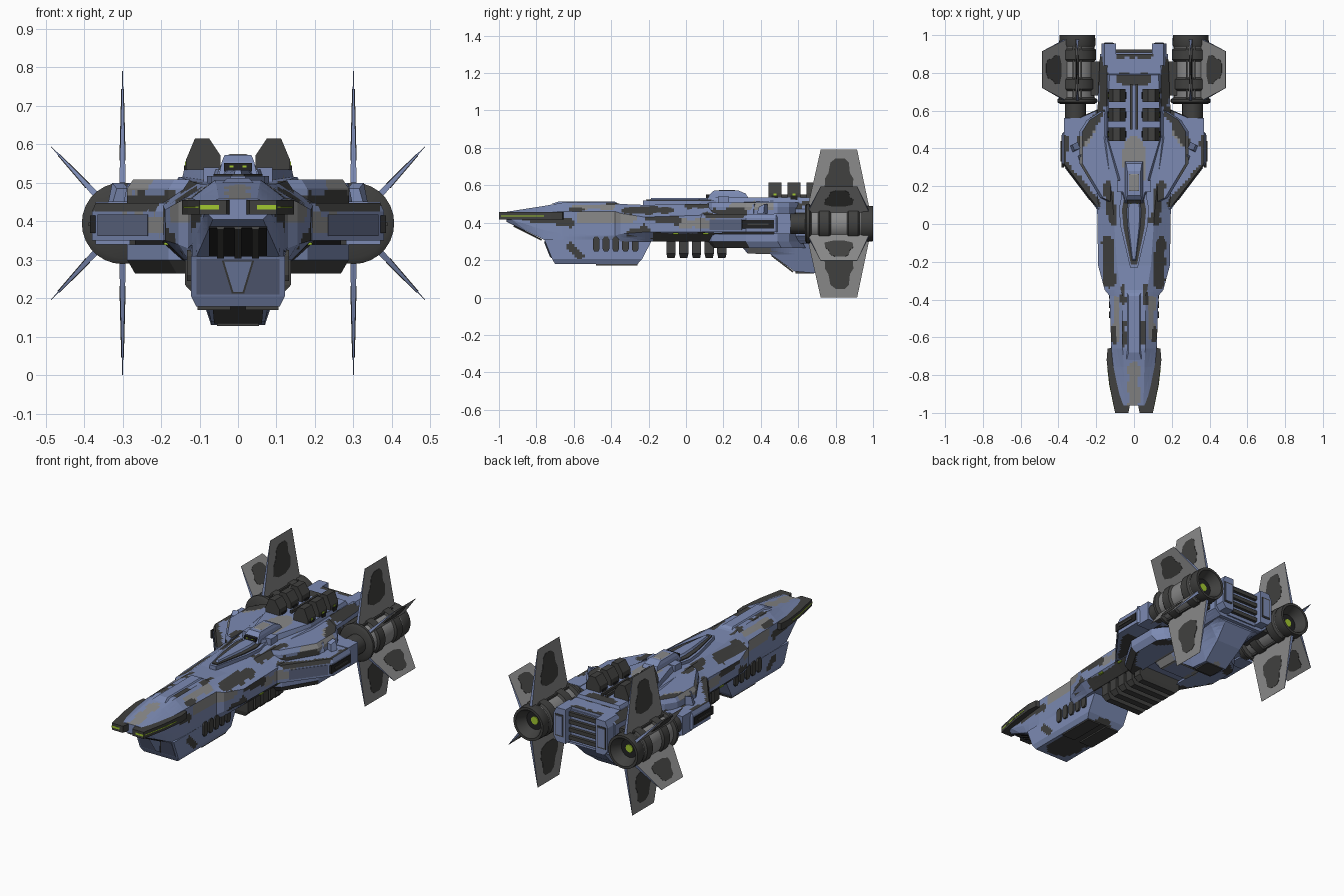
import bpy, bmesh, math
from mathutils import Vector, noise

if "Cube" in bpy.data.objects:
    bpy.data.objects.remove(bpy.data.objects["Cube"])

def material(name, rgb):
    m = bpy.data.materials.new(name)
    m.diffuse_color = (*rgb, 1)
    m.use_nodes = True
    m.node_tree.nodes["Principled BSDF"].inputs["Base Color"].default_value = m.diffuse_color
    return m
BLUE = material("slate blue", (0.2, 0.255, 0.45))
DEEP = material("deep slate", (0.115, 0.14, 0.235))
DARK = material("charcoal", (0.052, 0.052, 0.05))
GRAY = material("mid gray", (0.25, 0.25, 0.25))
BLACK = material("near black", (0.016, 0.016, 0.017))
GREEN = material("glow green", (0.36, 0.58, 0.03))

# ---- helpers: every solid is a list of equal-length rings joined and capped
def build(name, solids, mat, sym=False, smooth=False):
    bm = bmesh.new()
    for s in solids:
        for k in ((1, -1) if sym else (1,)):
            R = [[bm.verts.new((x * k, y, z)) for x, y, z in ring] for ring in s]
            n = len(R[0])
            for a, b in zip(R, R[1:]):
                for i in range(n):
                    j = (i + 1) % n
                    bm.faces.new((a[i], a[j], b[j], b[i]))
            bm.faces.new(R[0]); bm.faces.new(R[-1])
    bmesh.ops.recalc_face_normals(bm, faces=bm.faces)
    me = bpy.data.meshes.new(name)
    bm.to_mesh(me); bm.free()
    me.materials.append(mat)
    ob = bpy.data.objects.new(name, me)
    bpy.context.collection.objects.link(ob)
    if smooth:
        bpy.ops.object.select_all(action='DESELECT')
        ob.select_set(True)
        bpy.context.view_layer.objects.active = ob
        bpy.ops.object.shade_smooth_by_angle(angle=math.radians(35))
    return ob

def rect(x0, x1, y0, y1, z):
    return [(x0, y0, z), (x1, y0, z), (x1, y1, z), (x0, y1, z)]
def box(x0, x1, y0, y1, z0, z1):
    return [rect(x0, x1, y0, y1, z0), rect(x0, x1, y0, y1, z1)]
def plan(pts, z):
    return [(x, y, z) for x, y in pts]
def side(pts, x):
    return [(x, y, z) for y, z in pts]
def lathe(profile, cx, cz, n=28):
    return [[(cx + r * math.cos(2 * math.pi * i / n), y, cz + r * math.sin(2 * math.pi * i / n))
             for i in range(n)] for y, r in profile]

# ---- camouflage: capsules (ax, ay, bx, by, radius) seen from above, the side and below
TOP = {GRAY: [(0, -.94, 0, -.76, .03), (.09, -.6, .095, -.4, .016), (0, .26, 0, .4, .06), (.25, .43, .22, .5, .015)],
       DARK: [(.05, -.63, .055, -.52, .013), (.06, -.42, .06, -.33, .014), (.105, -.62, .11, -.56, .012),
              (.13, -.31, .14, -.1, .03), (.11, .02, .14, .2, .025), (.2, .11, .36, .3, .024), (.37, .32, .37, .46, .022),
              (.18, .6, .28, .43, .025), (.16, .64, .17, .86, .025), (0, .76, .07, .77, .028), (0, .9, .08, .9, .02)]}
SIDE = {GRAY: [(-.55, .43, -.3, .435, .035), (-.02, .40, .2, .39, .025), (.25, .49, .45, .49, .02)],
        DARK: [(-.86, .425, -.62, .40, .022), (-.5, .48, -.36, .485, .014), (-.2, .44, -.06, .42, .03), (.12, .45, .3, .45, .025),
               (-.62, .27, -.57, .23, .02), (-.3, .34, -.22, .36, .025), (.55, .42, .8, .42, .03)]}
BELOW = {DARK: [(0, -.6, 0, -.32, .085), (.16, -.15, .16, .2, .03), (.19, .16, .3, .32, .045), (.25, .5, .2, .54, .03)],
         GRAY: [(.1, .35, .1, .5, .03), (0, .62, 0, .68, .03)]}

def camo(ob, step=0.014):
    bm = bmesh.new(); bm.from_mesh(ob.data)
    for ax in (0, 2, 1):
        cs = [v.co[ax] for v in bm.verts]
        for i in range(int(min(cs) / step) - 1, int(max(cs) / step) + 2):
            n, p = Vector(), Vector()
            n[ax] = 1; p[ax] = (i + 0.37) * step
            bmesh.ops.bisect_plane(bm, geom=bm.verts[:] + bm.edges[:] + bm.faces[:], plane_co=p, plane_no=n)
    ob.data.materials.append(DARK); ob.data.materials.append(GRAY)
    for f in bm.faces:
        c = f.calc_center_median(); nz = f.normal.z
        flat = abs(nz) > 0.6
        spots = (TOP if nz > 0 else BELOW) if flat else SIDE
        q = Vector((abs(c.x), c.y)) if flat else Vector((c.y, c.z))
        wob = 0.012 * noise.noise(c * 22)
        for m, caps in spots.items():
            for a, b, e, d, r in caps:
                A, AB = Vector((a, b)), Vector((e - a, d - b))
                t = max(0, min(1, (q - A).dot(AB) / AB.length_squared))
                if (q - A - AB * t).length < r + wob:
                    f.material_index = 1 if m == DARK else 2
    bmesh.ops.dissolve_limit(bm, angle_limit=0.01, verts=bm.verts[:], edges=bm.edges[:], delimit={'MATERIAL'})
    bm.to_mesh(ob.data); bm.free()

# ---- main hull: y, top width, top z, width, shoulder z, lower z, bottom width, bottom z
sections = [(-.96, .05, .458, .085, .445, .425, .065, .405), (-.757, .055, .49, .11, .455, .36, .108, .308),
            (-.66, .06, .507, .12, .46, .34, .12, .305), (-.38, .06, .507, .13, .46, .33, .12, .30),
            (-.35, .07, .50, .155, .45, .34, .13, .30), (-.22, .09, .495, .19, .43, .35, .14, .30),
            (.08, .11, .50, .195, .44, .35, .14, .30), (.45, .15, .515, .20, .47, .33, .16, .28),
            (.90, .14, .515, .18, .48, .33, .14, .30)]
hull = []
for y, tw, zt, w, zs, zl, bw, zb in sections:
    half = [(tw, zt), (w, zs), (w, zl), (bw, zb)]
    hull.append([(x, y, z) for x, z in half] + [(-x, y, z) for x, z in half[::-1]])
camo(build("main_hull", [hull], BLUE))

# ---- chin hull under the nose
camo(build("chin_hull", [[rect(-.108, .108, -.70, -.26, .178), rect(-.122, .122, -.715, -.235, .205),
                          rect(-.122, .122, -.757, -.18, .31)]], BLUE))
build("chin_keel_plate", [box(.02, .105, -.48, -.26, .17, .182)], DARK, True)
def chin_plate(pts, t):   # plate on the sloped chin front
    return [[(x, -.757 + (.31 - z) * .4 - d, z) for x, z in pts] for d in (0, t)]
build("chin_front_plate", [chin_plate([(-.108, .302), (.108, .302), (.108, .21), (-.108, .21)], .003)], DEEP)
build("chin_front_trim", [chin_plate([(-.042, .298), (.042, .298), (.016, .212), (-.016, .212)], .005)], DARK)
build("chin_front_panel", [chin_plate([(-.036, .295), (.036, .295), (.012, .216), (-.012, .216)], .008)], BLUE)
ports = []
for i in range(5):
    y = -.48 + .052 * i
    o = [(y - .018, .26), (y - .01, .245), (y + .01, .245), (y + .018, .26),
         (y + .018, .31), (y + .01, .325), (y - .01, .325), (y - .018, .31)]
    ports.append([side(o, .11), side(o, .132)])
build("chin_side_ports", ports, DARK, True)

# ---- nose: intake, ribs, armour prongs with light strips
def slope(x0, x1, t):
    return [[(x0, -.92 - d, .387 - 2 * d), (x1, -.92 - d, .387 - 2 * d), (x1, -.77 - d, .312 - 2 * d),
             (x0, -.77 - d, .312 - 2 * d)] for d in (0, t)]
build("nose_intake", [slope(-.075, .075, .002)], BLACK)
build("nose_intake_ribs", [slope(x - .009, x + .009, .004) for x in (-.045, 0, .045)], DARK)
prong = [(.03, -1), (.10, -1), (.13, -.85), (.145, -.72), (.14, -.66), (.09, -.65), (.06, -.8), (.02, -.95)]
build("nose_prongs", [[plan(prong, .418), plan(prong, .456)]], DARK, True)
strip = [(.08, -.99), (.1025, -.99), (.1315, -.85), (.142, -.76), (.13, -.76), (.11, -.85)]
build("nose_side_lights", [[plan(strip, .434), plan(strip, .439)]], GREEN, True)
build("nose_front_lights", [box(.05, .1, -1.001, -.98, .431, .442)], GREEN, True)
build("nose_ridge", [[rect(-.04, .04, -.72, -.36, .50), rect(-.028, .028, -.68, -.38, .513)]], BLUE)

# ---- dorsal spine, bridge and deck
spine = [(.02, -.23), (.07, -.02), (.08, .08), (.055, .2), (-.055, .2), (-.08, .08), (-.07, -.02), (-.02, -.23)]
build("spine_base", [[plan(spine, .485), plan(spine, .518)]], BLUE)
build("spine_channel", [[plan([(x * .8, y * .93) for x, y in spine], .51), plan([(x * .8, y * .93) for x, y in spine], .523)]], DARK)
build("spine_top", [[plan([(x * .5, y * .85) for x, y in spine], .52), plan([(x * .38, y * .8) for x, y in spine], .533)]], BLUE)
camo(build("rear_deck", [[plan([(.06, .12), (.095, .25), (.15, .45), (.15, .8), (-.15, .8), (-.15, .45), (-.095, .25), (-.06, .12)], .49),
                          plan([(.05, .14), (.08, .26), (.14, .46), (.13, .79), (-.13, .79), (-.14, .46), (-.08, .26), (-.05, .14)], .535)]], BLUE))
build("bridge", [[rect(-.05, .05, .11, .34, .52), rect(-.042, .042, .13, .32, .555), rect(-.035, .035, .15, .28, .572)]], BLUE)
build("bridge_roof", [[rect(-.03, .03, .17, .27, .57), rect(-.02, .02, .18, .26, .575)]], GRAY)
build("bridge_window", [box(-.036, .036, .108, .13, .53, .551)], BLACK)
build("bridge_lamps", [box(.012, .022, .106, .13, .54, .545)], GREEN, True)
build("bridge_wings", [box(.05, .09, .17, .23, .49, .54)], BLUE, True)
build("deck_rails", [box(.008, .02, .5, .74, .53, .55)], DARK, True)

# ---- six dorsal launcher blocks
blocks, sights, trims = [], [], []
for y in (.475, .578, .68):
    blocks.append([[(x, yy, z) for x, z in ((.045, .52), (.135, .52), (.135, .56), (.112, .615), (.075, .615), (.045, .57))]
                   for yy in (y - .035, y + .035)])
    sights.append(box(.128, .138, y - .008, y + .008, .535, .556))
    trims.append(box(.04, .14, y - .018, y + .018, .52, .545))
build("launcher_blocks", blocks, DARK, True)
build("launcher_sights", sights, GREEN, True)
build("launcher_bases", trims, BLACK, True)

# ---- wings: middle slab with upper and lower plates
wide = [(.14, .06), (.19, .07), (.38, .32), (.38, .48), (.30, .56), (.14, .63)]
slim = [(.14, .12), (.18, .14), (.288, .32), (.288, .49), (.25, .55), (.14, .62)]
camo(build("wing_slabs", [[plan(wide, .35), plan(wide, .425), plan([(x - .01, y) for x, y in wide], .447)]], BLUE, True))
camo(build("wing_upper_plates", [[plan(slim, .445), plan(slim, .485), plan([(x - .015, y) for x, y in slim], .508)]], BLUE, True))
camo(build("wing_lower_plates", [[plan([(x - .02, y + .02) for x, y in slim], .265), plan(slim, .30), plan(slim, .34)]], BLUE, True))
build("wing_gaps", [[plan([(x * .93, y) for x, y in slim], .335), plan([(x * .93, y) for x, y in slim], .355)]], BLACK, True)
edge = [(.235, .125), (.365, .296), (.362, .30), (.232, .129)]
build("wing_front_panels", [[plan(edge, .362), plan(edge, .418)]], DEEP, True)
build("wing_side_slots", [box(.37, .384, .30, .47, .37, .415)], BLACK, True)
build("wing_side_bars", [box(.375, .388, .33, .44, .388, .397)], DARK, True)
scoops = []
for i in range(3):
    x, y = .205 + .04 * i, .29 + .055 * i
    scoops.append([[(x, y, .45), (x + .04, y - .02, .45), (x + .052, y + .015, .45), (x + .012, y + .035, .45)],
                   [(x, y, .485), (x + .03, y - .01, .485), (x + .042, y + .02, .50), (x + .012, y + .035, .50)]])
build("wing_scoops", scoops, BLUE, True)

# ---- belly: ribs, lamps and rear keel
build("belly_ribs", [[rect(-.115, .115, y + .006, y + .044, .21), rect(-.138, .138, y, y + .05, .235),
                      rect(-.138, .138, y, y + .05, .31)] for y in [-.105 + .068 * i for i in range(5)]], DARK)
build("side_lamps", [box(.17, .192, y, y + .03, .338, .345) for y in (-.07, .09)], GREEN, True)
keel = [[(-w, y, zb), (w, y, zb), (w + .055, y, .3), (-w - .055, y, .3)]
        for y, w, zb in ((.30, .09, .27), (.33, .09, .235), (.45, .09, .232), (.58, .07, .14), (.69, .07, .13), (.8, .08, .21), (.88, .09, .29))]
camo(build("rear_keel", [keel], BLUE))
build("keel_plate", [box(-.055, .055, .585, .685, .128, .14)], DARK)
build("keel_front_plate", [[[(x, .46, .228) for x in (-.07, .07)] + [(x, .575, .14) for x in (.062, -.062)],
                            [(x, .455, .222) for x in (-.07, .07)] + [(x, .57, .134) for x in (.062, -.062)]]], DARK)

# ---- stern: vent slats between blue end blocks
build("stern_recess", [box(-.1, .1, .89, .908, .315, .5)], BLUE)
build("stern_slats", [box(-.1, .1, .89, .925, z, z + .022) for z in (.335, .38, .425, .47)], DARK)
build("stern_blocks", [[[(x, y, z) for x, z in ((.095, .32), (.15, .32), (.172, .35), (.172, .48), (.155, .515), (.095, .515))]
                        for y in (.84, .955)]], BLUE, True)
build("stern_block_trims", [box(.107, .160, .95, .958, .355, .48)], DARK, True)
build("stern_block_insets", [box(.112, .155, .95, .961, .363, .472)], BLUE, True)

# ---- engines with pylons, bands, nozzle and glow
CX, CZ = .30, .395
build("engine_mounts", [box(.28, .37, .47, .56, .34, .45)], BLUE, True)
build("engine_shafts", [lathe([(.55, .055), (.66, .055)], .31, CZ, 20)], DARK, True, True)
build("engine_links", [box(.16, .24, .68, .86, .34, .45)], DARK, True)
build("engine_bodies", [lathe([(.65, .085), (.67, .09), (.935, .09)], CX, CZ)], GRAY, True, True)
bands = [lathe([(a, .09), (a + .01, r), (b - .01, r), (b, .09)], CX, CZ) for a, b, r in
         ((.635, .67, .106), (.705, .775, .1), (.86, .93, .1))]
build("engine_bands", bands, DARK, True, True)
build("engine_nozzles", [lathe([(.935, .09), (.95, .097), (1.0, .094), (1.0, .08), (.938, .05)], CX, CZ)], DARK, True, True)
build("engine_throats", [lathe([(.936, .056), (.941, .054)], CX, CZ)], BLACK, True)
build("engine_glow", [lathe([(.938, .024), (.944, .022)], CX, CZ, 16)], GREEN, True)
build("engine_rails", [box(CX - .005 + d, CX + .005 + d, .66, .94, CZ - .096, CZ + .096) for d in (-.02, .02)], DARK, True)

# ---- fins: two upright and two slanted on each engine, blue rims, dark patches
def fin(angle, length, steps, grow):
    d, n = Vector((math.cos(angle), math.sin(angle))), Vector((-math.sin(angle), math.cos(angle)))
    out = []
    for t, a, b in steps:
        r = .085 + (length - .085) * t
        y0, y1 = .65 + .07 * t, .98 - .065 * t
        ya, yb = y0 + (y1 - y0) * a, y0 + (y1 - y0) * b
        h = .008 * (1 - t) + .0008 + grow
        out.append([(CX + d.x * r + n.x * s, y, CZ + d.y * r + n.y * s)
                    for s, y in ((-h, ya), (-h, yb), (h, yb), (h, ya))])
    return out
layout = [(90, .395), (-90, .395), (47, .272), (-47, .272)]
fins = build("fins", [fin(math.radians(a), l, [(0, 0, 1), (1, 0, 1)], 0) for a, l in layout], GRAY, True)
fins.data.materials.append(BLUE)
for p in fins.data.polygons:
    p.material_index = int(abs(p.normal.y) > .5)
patch = [(.25, .4, .6), (.32, .24, .76), (.5, .22, .8), (.6, .28, .74), (.78, .3, .74), (.85, .42, .65)]
build("fin_patches", [fin(math.radians(a), l, patch, .0015) for a, l in layout], DARK, True)
